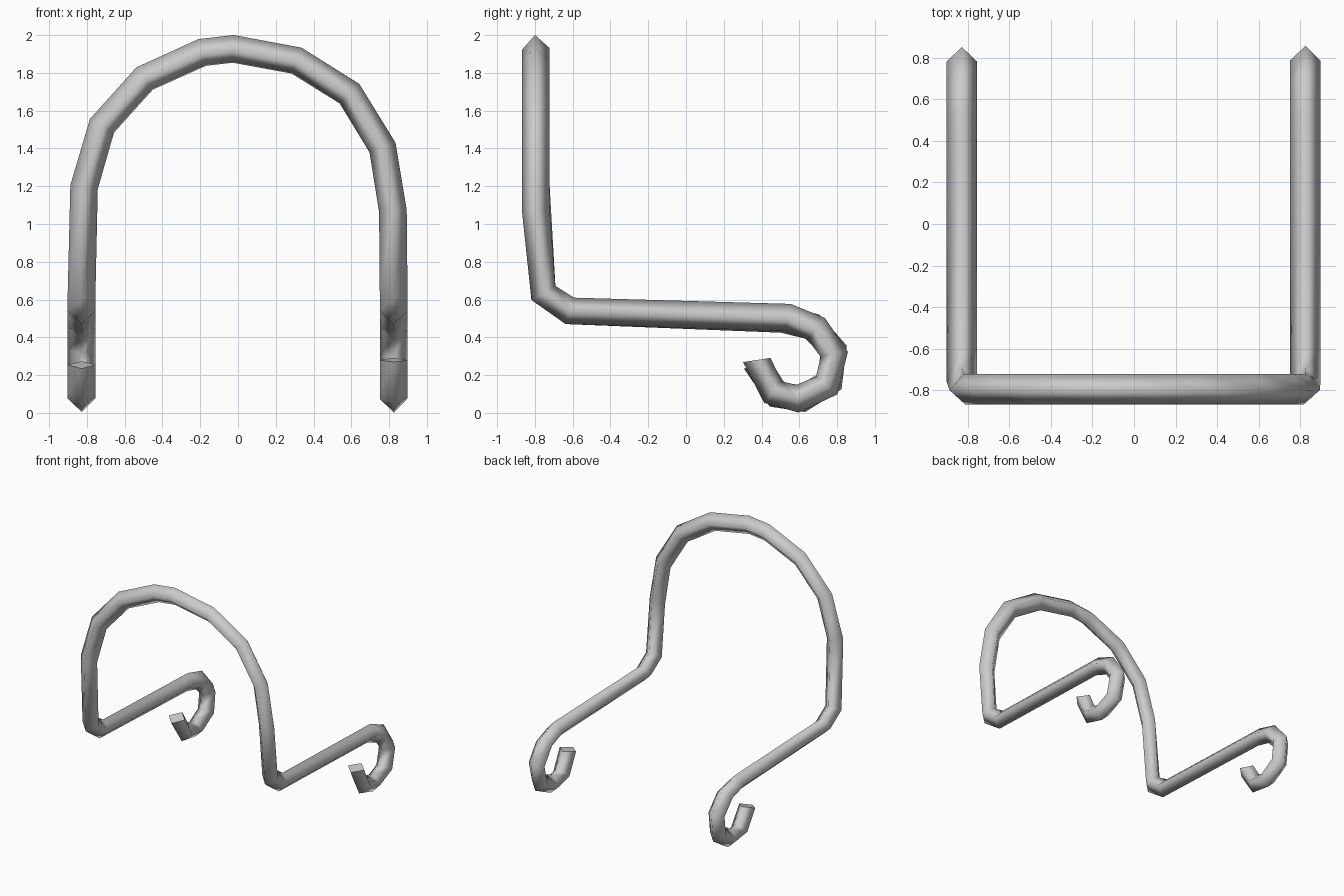
import bpy, bmesh, math
from mathutils import Vector

if "Cube" in bpy.data.objects:
    bpy.data.objects.remove(bpy.data.objects["Cube"])

R = 0.0735          # half diagonal of the four-sided tube
HUB = (0.59, 0.29)  # middle of the curled hook

# Side profile (y, z): curled hook, straight arm, bend into the upright
hook = [(0.375, 0.28), (0.46, 0.11), (0.59, 0.075), (0.745, 0.145),
        (0.785, 0.31), (0.69, 0.445), (0.54, 0.505)]
bend = [(-0.615, 0.54), (-0.755, 0.635)]
# Arch (x, z) in the upright plane
arch = [(-0.815, 1.195), (-0.72, 1.52), (-0.495, 1.77), (-0.19, 1.908),
        (-0.025, 1.927), (0.31, 1.865), (0.59, 1.69), (0.765, 1.405), (0.82, 1.07)]
ARCH_Y = -0.795


def turn(y, z, deg):
    c, s = math.cos(math.radians(deg)), math.sin(math.radians(deg))
    return y * c - z * s, y * s + z * c


def side(x, deg):
    """Hook, arm and bend on one side, with the hook turned a little."""
    pts = []
    for y, z in hook:
        dy, dz = turn(y - HUB[0], z - HUB[1], deg)
        pts.append(Vector((x, HUB[0] + dy, HUB[1] + dz)))
    return pts + [Vector((x, y, z)) for y, z in bend]


left, right = side(-0.828, 7), side(0.824, 0)
path = left + [Vector((x, ARCH_Y, z)) for x, z in arch] + right[::-1]

# Tangents: average of neighbouring segments, cut ends set separately
seg = [(b - a).normalized() for a, b in zip(path, path[1:])]
ey, ez = turn(-0.15, 0.99, 7)
tangents = [Vector((0, -ey, -ez)).normalized()]
tangents += [(a + b).normalized() for a, b in zip(seg, seg[1:])]
tangents += [Vector((0, -0.15, 0.99)).normalized()]

# Sweep a diamond along the path without twisting
bm = bmesh.new()
rings, n, prev = [], Vector((1, 0, 0)), tangents[0]
for p, t in zip(path, tangents):
    n = prev.rotation_difference(t) @ n
    n = (n - t * n.dot(t)).normalized()
    b = t.cross(n)
    rings.append([bm.verts.new(p + d * R) for d in (n, b, -n, -b)])
    prev = t
for r0, r1 in zip(rings, rings[1:]):
    for i in range(4):
        j = (i + 1) % 4
        bm.faces.new((r0[i], r0[j], r1[j], r1[i])).smooth = True
caps = [bm.faces.new(rings[0][::-1]), bm.faces.new(rings[-1])]
for c in caps:
    for e in c.edges:
        e.smooth = False
bmesh.ops.recalc_face_normals(bm, faces=bm.faces)

mesh = bpy.data.meshes.new("bent_rod_hanger")
bm.to_mesh(mesh)
bm.free()
bpy.context.collection.objects.link(bpy.data.objects.new("bent_rod_hanger", mesh))
